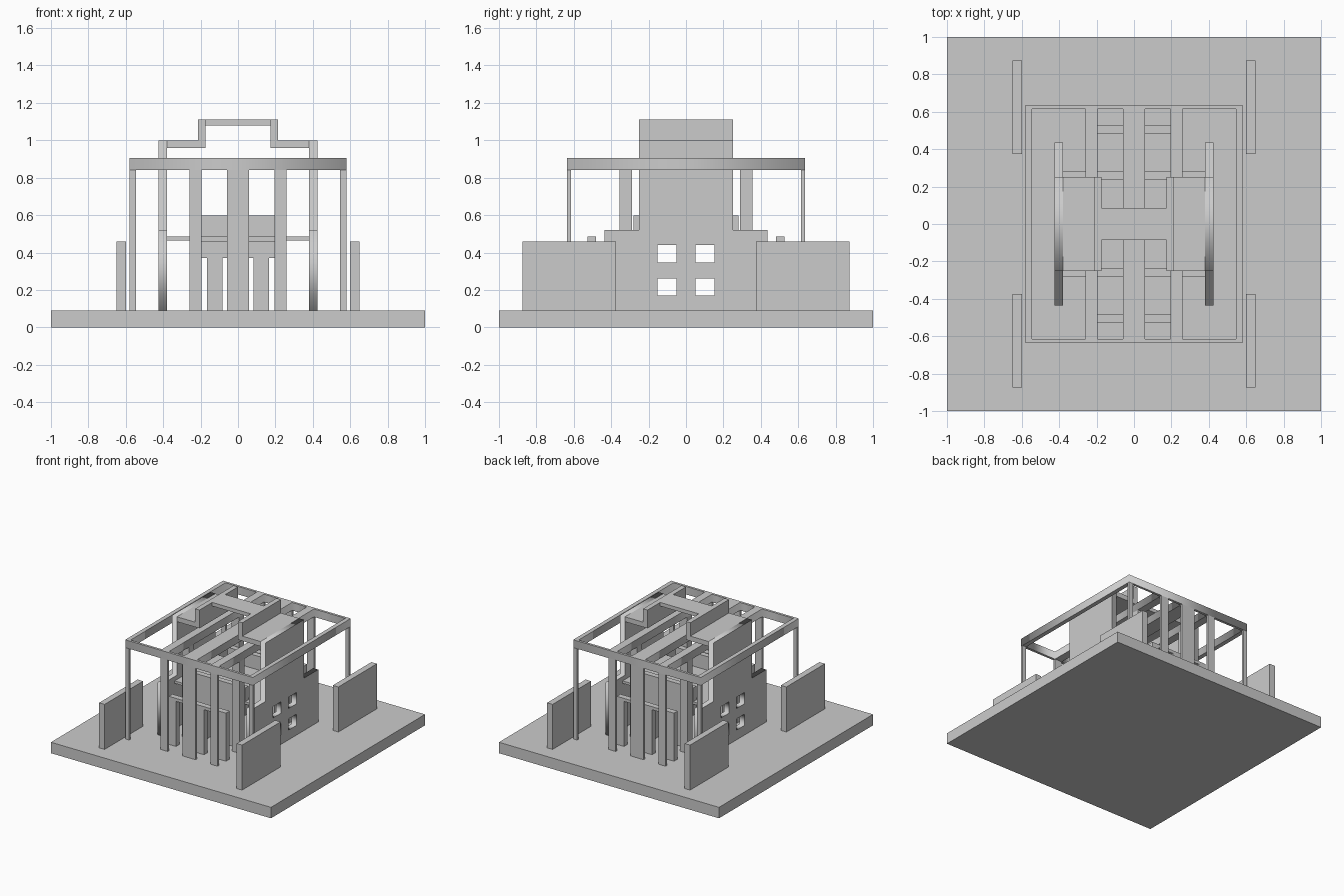
import bpy
from mathutils import Matrix, Vector

if "Cube" in bpy.data.objects:
    bpy.data.objects.remove(bpy.data.objects["Cube"])


def box(name, x0, x1, y0, y1, z0, z1):
    bpy.ops.mesh.primitive_cube_add(size=1)
    ob = bpy.context.object
    ob.name = name
    ob.data.transform(Matrix.Translation(((x0 + x1) / 2, (y0 + y1) / 2, (z0 + z1) / 2))
                      @ Matrix.Diagonal((x1 - x0, y1 - y0, z1 - z0, 1)))
    return ob


def rect(a0, a1, b0, b1):
    return [(a0, b0), (a1, b0), (a1, b1), (a0, b1)]


def plate(name, loops, axes, lo, hi):
    """Filled outline (first loop) with holes, extruded from lo to hi along the normal.
    axes: world directions of profile u, v and the normal."""
    cu = bpy.data.curves.new(name + "_profile", 'CURVE')
    cu.dimensions = '2D'
    cu.fill_mode = 'BOTH'
    cu.extrude = (hi - lo) / 2
    for pts in loops:
        sp = cu.splines.new('POLY')
        sp.points.add(len(pts) - 1)
        for p, (u, v) in zip(sp.points, pts):
            p.co = (u, v, 0, 1)
        sp.use_cyclic_u = True
    tmp = bpy.data.objects.new(name + "_profile", cu)
    bpy.context.collection.objects.link(tmp)
    dg = bpy.context.evaluated_depsgraph_get()
    me = bpy.data.meshes.new_from_object(tmp.evaluated_get(dg))
    bpy.data.objects.remove(tmp)
    m = Matrix([Vector(a) for a in axes]).transposed().to_4x4()
    me.transform(m @ Matrix.Translation((0, 0, (lo + hi) / 2)))
    ob = bpy.data.objects.new(name, me)
    bpy.context.collection.objects.link(ob)
    return ob


X, Y, Z = (1, 0, 0), (0, 1, 0), (0, 0, 1)


def span(s, a, b):
    return (a, b) if s > 0 else (-b, -a)


# ground slab
box("base_slab", -1, 1, -1, 1, 0, 0.09)

# pergola grid: outer ring plus three long beams
plate("pergola_grid",
      [rect(-0.58, 0.58, -0.635, 0.635)] +
      [rect(a, b, -0.615, 0.615) for a, b in
       ((-0.545, -0.26), (-0.195, -0.06), (0.06, 0.195), (0.26, 0.545))],
      (X, Y, Z), 0.84, 0.905)

# upper floor
box("upper_floor", -0.38, 0.38, -0.28, 0.28, 0.465, 0.485)

# side walls with four windows each, and stepped roof halves
for s in (-1, 1):
    outline = [(-0.435, 0.09), (0.435, 0.09), (0.435, 0.52), (0.25, 0.52),
               (0.25, 1.0), (-0.25, 1.0), (-0.25, 0.52), (-0.435, 0.52)]
    windows = [rect(*span(t, 0.05, 0.153), *z)
               for t in (-1, 1) for z in ((0.17, 0.262), (0.347, 0.44))]
    plate("side_wall", [outline] + windows, (Y, Z, X), *span(s, 0.38, 0.425))
    box("roof_lower_step", *span(s, 0.175, 0.38), -0.25, 0.25, 0.96, 1.0)
    box("roof_riser", *span(s, 0.175, 0.215), -0.25, 0.25, 1.0, 1.11)
box("roof_bridge", -0.175, 0.175, -0.085, 0.085, 1.08, 1.11)

# front and back repeat the same parts
for t in (-1, 1):
    outer = span(t, 0.615, 0.635)
    porch = span(t, 0.48, 0.527)
    facade = span(t, 0.235, 0.28)
    # pergola columns
    box("middle_column", -0.06, 0.06, *outer, 0.09, 0.84)
    box("porch_lintel", -0.26, 0.26, *porch, 0.46, 0.485)
    box("porch_middle_post", -0.06, 0.06, *porch, 0.09, 0.46)
    box("facade_beam", -0.26, 0.26, *facade, 0.37, 0.465)
    box("balcony_parapet", -0.26, 0.26, *facade, 0.485, 0.597)
    for s in (-1, 1):
        box("garden_wall", *span(s, 0.6, 0.65), *span(t, 0.375, 0.875), 0.09, 0.46)
        box("corner_post", *span(s, 0.545, 0.58), *outer, 0.09, 0.84)
        box("side_column", *span(s, 0.195, 0.26), *outer, 0.09, 0.84)
        box("porch_side_post", *span(s, 0.195, 0.26), *porch, 0.09, 0.46)
        box("inner_column", *span(s, 0.195, 0.26), *span(t, 0.29, 0.355), 0.09, 0.84)
        box("door_panel", *span(s, 0.082, 0.165), *facade, 0.09, 0.37)
